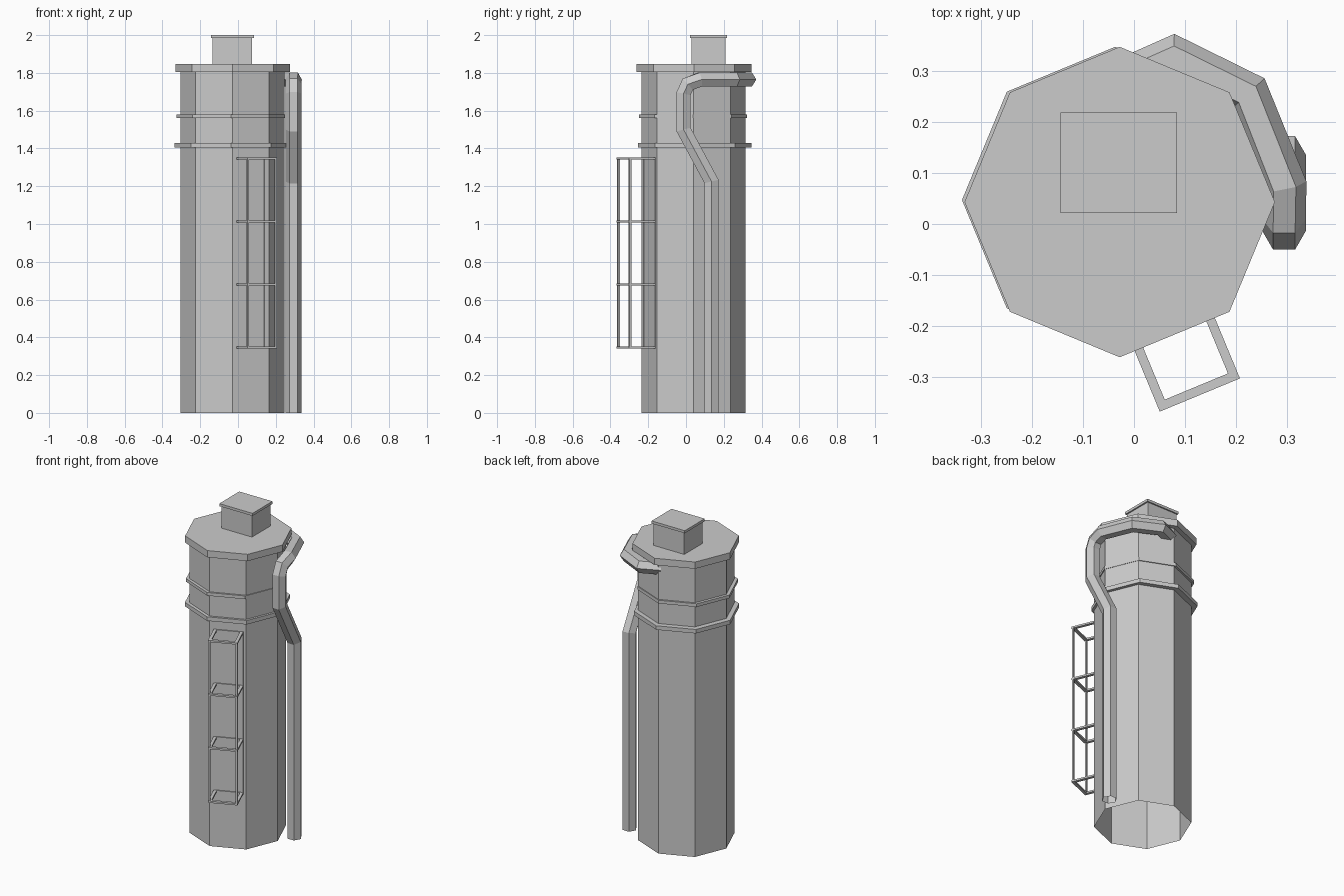
import bpy
import bmesh
import math
from mathutils import Vector, Matrix

cube = bpy.data.objects.get("Cube")
if cube:
    bpy.data.objects.remove(cube, do_unlink=True)

# One plain grey for every part
GREY = (0.6, 0.6, 0.6, 1)
mat = bpy.data.materials.new("plain grey")
mat.use_nodes = True
mat.diffuse_color = GREY
mat.node_tree.nodes["Principled BSDF"].inputs["Base Color"].default_value = GREY


def finish(name, bm):
    bmesh.ops.recalc_face_normals(bm, faces=bm.faces[:])
    mesh = bpy.data.meshes.new(name)
    bm.to_mesh(mesh)
    bm.free()
    mesh.materials.append(mat)
    obj = bpy.data.objects.new(name, mesh)
    bpy.context.collection.objects.link(obj)
    return obj


def octagon(name, x, y, radius, z0, z1, open_bottom=False):
    bm = bmesh.new()
    bmesh.ops.create_cone(bm, cap_ends=True, segments=8, radius1=radius, radius2=radius, depth=z1 - z0,
                          matrix=Matrix.Rotation(math.pi / 2, 4, "Z"))
    bmesh.ops.translate(bm, verts=bm.verts[:], vec=(x, y, (z0 + z1) / 2))
    if open_bottom:
        base = [f for f in bm.faces if f.calc_center_median().z < z0 + 0.001]
        bmesh.ops.delete(bm, geom=base, context="FACES_ONLY")
    return finish(name, bm)


def add_box(bm, center, size, frame=Matrix()):
    bmesh.ops.create_cube(bm, size=1, matrix=frame @ Matrix.Translation(center) @ Matrix.Diagonal((*size, 1)))


def box(name, center, size):
    bm = bmesh.new()
    add_box(bm, center, size)
    return finish(name, bm)


# Tower shaft, trim bands and roof slab
octagon("tower_shaft", -0.03, 0.04, 0.275, 0, 1.82, open_bottom=True)
octagon("lower_band", -0.037, 0.047, 0.3, 1.405, 1.43)
octagon("upper_band", -0.038, 0.037, 0.287, 1.56, 1.58)
octagon("roof_slab", -0.028, 0.043, 0.304, 1.805, 1.847)

# Roof vent with its lid
box("roof_vent", (-0.03, 0.12, 1.915), (0.21, 0.18, 0.145))
box("vent_lid", (-0.03, 0.12, 1.992), (0.228, 0.196, 0.016))

# Ladder cage: local x runs along the wall, local -y points outwards
WIDTH, DEPTH, BAR, THIN = 0.17, 0.165, 0.018, 0.011
cage_frame = Matrix.Translation((0.129, -0.335, 0)) @ Matrix.Rotation(math.radians(22.5), 4, "Z")
bm = bmesh.new()
edge_x = (WIDTH - BAR) / 2
for side in (-1, 1):
    for y in (BAR / 2, DEPTH - BAR / 2):
        add_box(bm, (side * (WIDTH - THIN) / 2, y, 0.845), (THIN, THIN, 1.0), cage_frame)
for i in range(4):
    z = 0.347 + i * 0.333
    for side in (-1, 1):
        add_box(bm, (side * edge_x, DEPTH / 2, z), (BAR, DEPTH, THIN), cage_frame)
    for y in (BAR / 2, DEPTH - BAR / 2):
        add_box(bm, (0, y, z), (WIDTH - 2 * BAR, BAR, THIN), cage_frame)
finish("ladder_cage", bm)

# Hexagonal pipe: rises, jogs forward, then wraps round the back under the roof
PIPE_R = 0.043
path = [Vector(p) for p in (
    (0.294, 0.135, 0), (0.294, 0.135, 1.225), (0.294, -0.013, 1.5),
    (0.294, -0.013, 1.69), (0.294, 0.01, 1.74), (0.294, 0.075, 1.765),
    (0.222, 0.254, 1.765), (0.078, 0.325, 1.765), (-0.03, 0.277, 1.765))]
bm = bmesh.new()
rings = []
for i, p in enumerate(path):
    before = (p - path[max(i - 1, 0)]).normalized()
    after = (path[min(i + 1, len(path) - 1)] - p).normalized()
    tangent = (before + after).normalized()
    miter = 1 / max(tangent.dot(after), tangent.dot(before))
    flat = i >= 5
    out = Vector((tangent.y, -tangent.x, 0)).normalized() if flat else Vector((1, 0, 0))
    up = out.cross(tangent)
    out_r = PIPE_R * (miter if flat else 1)
    up_r = PIPE_R * (1 if flat else miter)
    angles = [k * math.pi / 3 for k in range(6)]
    rings.append([bm.verts.new(p + out * out_r * math.cos(a) + up * up_r * math.sin(a)) for a in angles])
for low, high in zip(rings, rings[1:]):
    for k in range(6):
        n = (k + 1) % 6
        bm.faces.new((low[k], low[n], high[n], high[k]))
finish("drain_pipe", bm)
